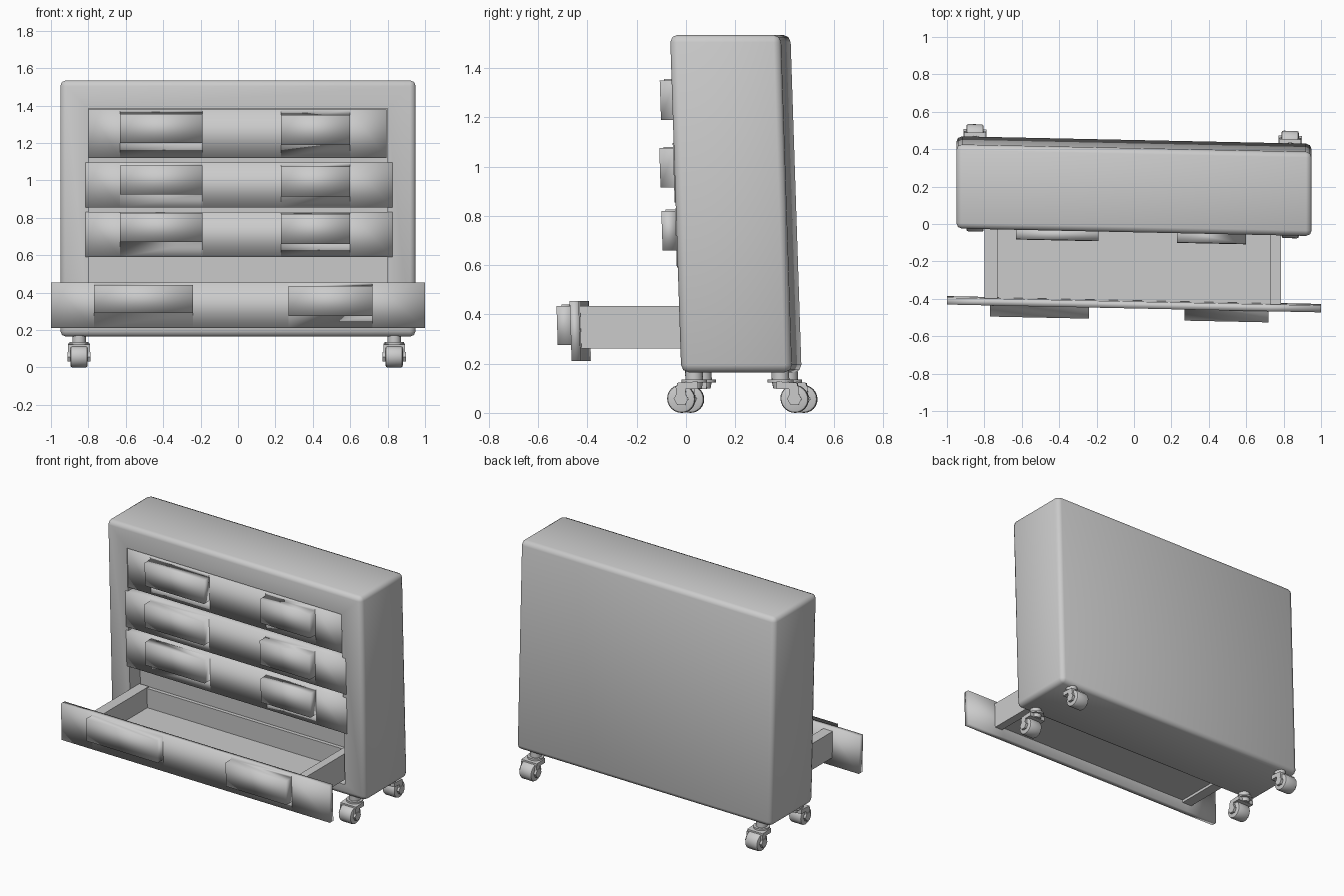
import bpy, bmesh, math
from mathutils import Matrix, Vector

if "Cube" in bpy.data.objects:
    bpy.data.objects.remove(bpy.data.objects["Cube"])

grey = bpy.data.materials.new("plain_grey")
grey.use_nodes = True
COLOUR = (0.6, 0.6, 0.6, 1)
grey.diffuse_color = COLOUR
grey.node_tree.nodes["Principled BSDF"].inputs["Base Color"].default_value = COLOUR

# The whole unit leans forward a little and is turned a little
LEAN, TURN, BASE = 0.033, 0.021, 0.165


def finish(name, bm, sharp=None):
    """Slant the mesh, make an object of it and shade it smooth."""
    for v in bm.verts:
        v.co.y -= TURN * v.co.x + LEAN * (v.co.z - BASE)
    bmesh.ops.recalc_face_normals(bm, faces=bm.faces)
    for f in bm.faces:
        f.smooth = True
    if sharp:
        for e in bm.edges:
            if e.is_manifold and e.calc_face_angle() > math.radians(sharp):
                e.smooth = False
    mesh = bpy.data.meshes.new(name)
    bm.to_mesh(mesh)
    bm.free()
    mesh.materials.append(grey)
    ob = bpy.data.objects.new(name, mesh)
    bpy.context.collection.objects.link(ob)
    return ob


def add_box(bm, x0, x1, y0, y1, z0, z1):
    size = Matrix.Diagonal((x1 - x0, y1 - y0, z1 - z0, 1))
    mid = Matrix.Translation(((x0 + x1) / 2, (y0 + y1) / 2, (z0 + z1) / 2))
    return bmesh.ops.create_cube(bm, size=1, matrix=mid @ size)["verts"]


def add_cylinder(bm, centre, r0, r1, depth, sides, axis="Z"):
    turn = Matrix.Rotation(math.pi / 2, 4, "Y") if axis == "X" else Matrix()
    bmesh.ops.create_cone(bm, cap_ends=True, segments=sides, radius1=r0, radius2=r1,
                          depth=depth, matrix=Matrix.Translation(centre) @ turn)


def front_face(bm):
    bm.normal_update()
    return min(bm.faces, key=lambda f: (round(f.calc_center_median().y, 4), f.normal.y))


# Cabinet: bevelled case with a shallow recess in the front
bm = bmesh.new()
add_box(bm, -0.95, 0.95, 0, 0.45, BASE, 1.535)
outer = list(bm.edges)
face = front_face(bm)
bmesh.ops.inset_individual(bm, faces=[face], thickness=0.1)
for v in face.verts:
    v.co.x = math.copysign(0.8, v.co.x)
    v.co.z = 1.385 if v.co.z > 0.8 else 0.24
pushed = bmesh.ops.extrude_discrete_faces(bm, faces=[face])["faces"][0]
for v in pushed.verts:
    v.co.y = 0.11
bmesh.ops.bevel(bm, geom=outer, offset=0.03, segments=2, profile=0.5, affect="EDGES")
finish("cabinet", bm, 60)


def drawer_front(name, x0, x1, y0, y1, z0, z1, grips):
    """Slab whose front is cut around the grips, which are then pulled out."""
    bm = bmesh.new()
    add_box(bm, x0, x1, y0, y1, z0, z1)
    for gx0, gx1, gz0, gz1 in grips:
        for x in (gx0, gx1):
            bmesh.ops.bisect_plane(bm, geom=bm.verts[:] + bm.edges[:] + bm.faces[:],
                                   plane_co=(x, 0, 0), plane_no=(1, 0, 0))
    bm.normal_update()
    for gx0, gx1, gz0, gz1 in grips:
        mid = (gx0 + gx1) / 2
        face = min((f for f in bm.faces if f.normal.y < -0.9),
                   key=lambda f: abs(f.calc_center_median().x - mid))
        bmesh.ops.inset_individual(bm, faces=[face], thickness=0.01)
        for v in face.verts:
            v.co.x = gx0 if v.co.x < mid else gx1
            v.co.z = gz0 if v.co.z < (z0 + z1) / 2 else gz1
        grip = bmesh.ops.extrude_discrete_faces(bm, faces=[face])["faces"][0]
        for v in grip.verts:
            v.co.y = y0 - 0.06
    bmesh.ops.remove_doubles(bm, verts=bm.verts, dist=0.0005)
    finish(name, bm)


# Three closed drawers
for name, x0, x1, y0, z0, z1, g0 in (
        ("top_drawer", -0.80, 0.795, 0.005, 1.12, 1.38, 1.20),
        ("second_drawer", -0.815, 0.825, -0.006, 0.855, 1.095, 0.925),
        ("third_drawer", -0.815, 0.825, -0.006, 0.59, 0.83, 0.67)):
    drawer_front(name, x0, x1, y0, 0.10, z0, z1,
                 [(-0.63, -0.19, g0, g0 + 0.155), (0.23, 0.60, g0 - 0.01, g0 + 0.15)])

# Open drawer: wide front and an open-topped box behind it
drawer_front("open_drawer_front", -1, 1, -0.442, -0.405, 0.21, 0.455,
             [(-0.77, -0.24, 0.29, 0.44), (0.27, 0.72, 0.275, 0.435)])
bm = bmesh.new()
add_box(bm, -0.80, -0.73, -0.41, 0.10, 0.262, 0.435)
add_box(bm, 0.73, 0.785, -0.41, 0.10, 0.262, 0.435)
add_box(bm, -0.74, 0.74, 0.08, 0.105, 0.262, 0.43)
add_box(bm, -0.74, 0.74, -0.41, 0.09, 0.28, 0.30)
finish("open_drawer_box", bm, 30)

# Casters: stem, swivel plate, fork, hood, wheel and hub
for side, x in (("right", -0.85), ("left", 0.835)):
    for end, y, way in (("front", 0.05, -1), ("back", 0.40, 1)):
        wy = y + way * 0.055
        name = f"{end}_{side}_caster"
        bm = bmesh.new()
        add_cylinder(bm, (x, y, 0.15), 0.036, 0.036, 0.05, 16)
        add_cylinder(bm, (x, y, 0.13), 0.052, 0.052, 0.012, 16)
        add_cylinder(bm, (x, y, 0.115), 0.03, 0.036, 0.03, 16)
        hood = add_box(bm, x - 0.058, x + 0.058, min(y, wy) - 0.015,
                       max(y, wy) + 0.015, 0.098, 0.128)
        for v in hood:
            if (v.co.y - wy) * way > 0 and v.co.z > 0.11:
                v.co.z -= 0.006
        for s in (-1, 1):
            cx = x + s * 0.052
            add_box(bm, cx - 0.006, cx + 0.006, wy - 0.02, wy + 0.02, 0.05, 0.11)
        finish(name + "_mount", bm, 40)
        bm = bmesh.new()
        add_cylinder(bm, (x, wy, 0.057), 0.057, 0.057, 0.092, 24, "X")
        rims = [e for e in bm.edges if abs(e.verts[0].co.x - e.verts[1].co.x) < 0.001]
        bmesh.ops.bevel(bm, geom=rims, offset=0.01, segments=2, profile=0.5, affect="EDGES")
        add_cylinder(bm, (x, wy, 0.057), 0.03, 0.03, 0.124, 6, "X")
        finish(name + "_wheel", bm, 40)
